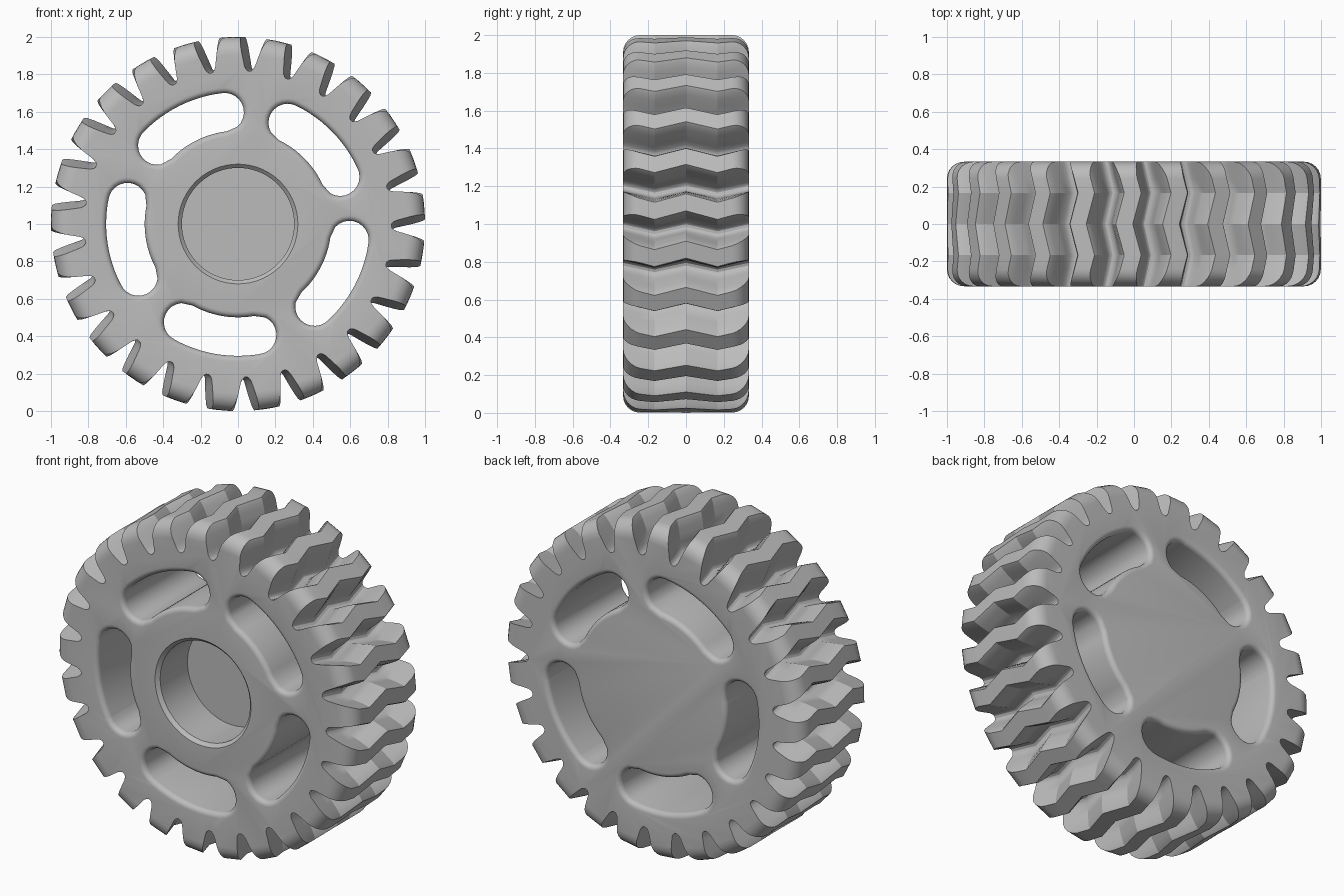
import bpy, bmesh
from math import sin, cos, radians, pi

if "Cube" in bpy.data.objects:
    bpy.data.objects.remove(bpy.data.objects["Cube"], do_unlink=True)

TEETH = 25
PITCH = 360 / TEETH
HALF = 0.333          # half of the gear's thickness
ROUND = 0.09          # rounding of the tooth ends
SWING = 2.6           # zigzag of the teeth, in degrees

grey = bpy.data.materials.new("grey")
grey.use_nodes = True
colour = (0.5, 0.5, 0.5, 1)
grey.diffuse_color = colour
grey.node_tree.nodes["Principled BSDF"].inputs["Base Color"].default_value = colour


def polar(r, degrees):
    a = radians(degrees)
    return r * cos(a), r * sin(a)


def loft(name, layers):
    """Skin closed outlines of (x, z) points stacked along y, with flat ends."""
    bm = bmesh.new()
    rings = [[bm.verts.new((x, y, z + 1)) for x, z in outline] for y, outline in layers]
    n = len(rings[0])
    for a, b in zip(rings, rings[1:]):
        for i in range(n):
            j = (i + 1) % n
            bm.faces.new((a[i], a[j], b[j], b[i]))
    bm.faces.new(rings[0])
    bm.faces.new(rings[-1])
    bmesh.ops.recalc_face_normals(bm, faces=bm.faces)
    mesh = bpy.data.meshes.new(name)
    bm.to_mesh(mesh)
    bm.free()
    mesh.materials.append(grey)
    obj = bpy.data.objects.new(name, mesh)
    bpy.context.collection.objects.link(obj)
    return obj


# Tooth half width in degrees at each radius, from root to tip
FLANK = [(0.82, 6.7), (0.825, 6.1), (0.84, 5.4), (0.87, 4.9),
         (0.91, 4.3), (0.95, 3.7), (0.985, 3.1), (1.0, 2.6)]


def half_width(r):
    for (r0, w0), (r1, w1) in zip(FLANK, FLANK[1:]):
        if r <= r1:
            return w0 + (w1 - w0) * (r - r0) / (r1 - r0)
    return FLANK[-1][1]


def gear_outline(y):
    # the tip radius drops in a quarter circle towards both faces
    inset = max(0, abs(y) - (HALF - ROUND))
    tip = 1 - ROUND + (max(0, ROUND ** 2 - inset ** 2)) ** 0.5
    # double chevron: swings forward and back twice across the thickness
    half = HALF / 2
    turn = 93 - SWING * (1 - abs(abs(y) - half) / half)
    flank = []
    for r, _ in FLANK:
        r = 0.82 + (r - 0.82) * (tip - 0.82) / 0.18
        flank.append((r, half_width(r)))
    points = []
    for t in range(TEETH):
        mid = turn + t * PITCH
        points += [polar(r, mid - w) for r, w in flank]
        points += [polar(r, mid + w) for r, w in reversed(flank)]
    return points


steps = [HALF - ROUND + ROUND * sin(k * pi / 12) for k in range(7)]
right = [HALF / 2] + steps
depths = [-y for y in reversed(right)] + [0] + right
gear = loft("gear_wheel", [(y, gear_outline(y)) for y in depths])


# Curved slots with rounded rims
def slot_outline(mid, grow):
    r, w, span = 0.602, 0.103 + grow, 19.5
    points = []
    for k in range(13):
        points.append(polar(r + w, mid - span + 2 * span * k / 12))
    for side in (1, -1):
        cx, cz = polar(r, mid + side * span)
        start = mid + (0 if side == 1 else 180)
        for k in range(1, 12):
            dx, dz = polar(w, start + 180 * k / 12)
            points.append((cx + dx, cz + dz))
        if side == 1:
            for k in range(13):
                points.append(polar(r - w, mid + span - 2 * span * k / 12))
    return points


FILLET = 0.03
rim = [(HALF - FILLET + FILLET * sin(k * pi / 10), FILLET * (1 - cos(k * pi / 10)))
       for k in range(6)] + [(HALF + 0.03, FILLET)]
rim = [(-y, g) for y, g in reversed(rim)] + rim
cutters = [loft("slot_cutter", [(y, slot_outline(44.3 + 72 * i, g)) for y, g in rim])
           for i in range(5)]

# Blind bore with a chamfered mouth
bore = [(-HALF - 0.02, 0.34), (-HALF + 0.02, 0.3), (-HALF + 0.28, 0.3)]
cutters.append(loft("bore_cutter", [(y, [polar(r, a * 5) for a in range(72)])
                                    for y, r in bore]))

# Cut the openings
bpy.context.view_layer.objects.active = gear
gear.select_set(True)
for cutter in cutters:
    cutter.hide_render = True
    cut = gear.modifiers.new("cut", "BOOLEAN")
    cut.operation = "DIFFERENCE"
    cut.solver = "EXACT"
    cut.object = cutter
    bpy.ops.object.modifier_apply(modifier=cut.name)
    bpy.data.objects.remove(cutter, do_unlink=True)

bpy.ops.object.shade_smooth_by_angle(angle=radians(26))
